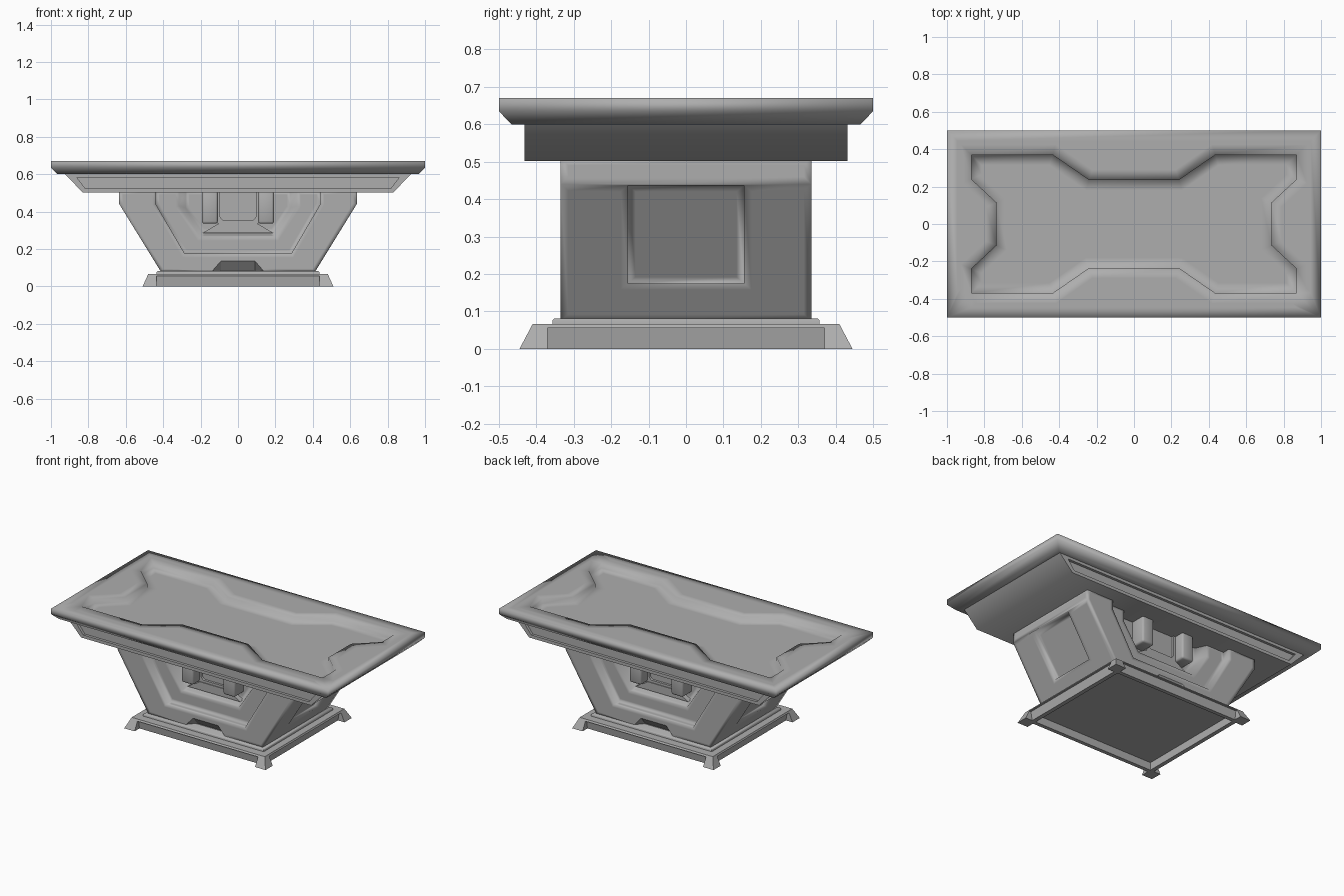
import bpy, bmesh, math

if "Cube" in bpy.data.objects:
    bpy.data.objects.remove(bpy.data.objects["Cube"])

grey = bpy.data.materials.new("dark_stone")
grey.diffuse_color = (.42, .42, .42, 1)
grey.use_nodes = True
grey.node_tree.nodes["Principled BSDF"].inputs["Base Color"].default_value = grey.diffuse_color


def loft(name, rings):
    """Solid skinned through matching rings of 3D points, capped at both ends."""
    bm = bmesh.new()
    vs = [[bm.verts.new(p) for p in r] for r in rings]
    n = len(rings[0])
    for a, b in zip(vs, vs[1:]):
        for i in range(n):
            j = (i + 1) % n
            bm.faces.new((a[i], a[j], b[j], b[i]))
    bm.faces.new(vs[0])
    bm.faces.new(vs[-1])
    bmesh.ops.recalc_face_normals(bm, faces=bm.faces[:])
    me = bpy.data.meshes.new(name)
    bm.to_mesh(me)
    bm.free()
    me.materials.append(grey)
    ob = bpy.data.objects.new(name, me)
    bpy.context.collection.objects.link(ob)
    return ob


def rect(x, y, z, cx=0, cy=0):
    return [(cx - x, cy - y, z), (cx + x, cy - y, z), (cx + x, cy + y, z), (cx - x, cy + y, z)]


def sym(half, y):
    """Half outline (x, z) mirrored in x, placed at depth y."""
    pts = half + [(-x, z) for x, z in reversed(half)]
    return [(x, y, z) for x, z in pts]


def activate(ob):
    bpy.ops.object.select_all(action='DESELECT')
    ob.select_set(True)
    bpy.context.view_layer.objects.active = ob


def cut(ob, cutter):
    cutter.hide_render = True
    activate(ob)
    m = ob.modifiers.new("cut", 'BOOLEAN')
    m.operation = 'DIFFERENCE'
    m.solver = 'EXACT'
    m.object = cutter
    bpy.ops.object.modifier_apply(modifier=m.name)
    bpy.data.objects.remove(cutter)


def soften(ob, width, min_area):
    """Full smooth shading, kept near the edges by a support loop in each big face."""
    bm = bmesh.new()
    bm.from_mesh(ob.data)
    bmesh.ops.remove_doubles(bm, verts=bm.verts[:], dist=.0005)
    big = [f for f in bm.faces if f.calc_area() > min_area]
    bmesh.ops.inset_individual(bm, faces=big, thickness=width, use_even_offset=True)
    for f in bm.faces:
        f.smooth = True
    bm.to_mesh(ob.data)
    bm.free()


# Table top with chamfered underside and a notched recess
top = loft("table_top", [rect(.965, .467, .6), rect(1, .5, .635), rect(1, .5, .67)])
q = [(.735, .115), (.87, .24), (.87, .37), (.435, .37), (.24, .235)]
outline = q + [(-x, y) for x, y in reversed(q)]
outline += [(-x, -y) for x, y in outline]
cut(top, loft("recess_cutter", [[(x, y, z) for x, y in outline] for z in (.638, .7)]))
soften(top, .055, .15)

# Apron with flared ends and long side panels
prof = [(.83, .502), (.93, .605)]
apron = loft("apron", [sym(prof, -.432), sym(prof, .432)])
panel = [(.815, .522), (.862, .582)]
for s in (-1, 1):
    cut(apron, loft("panel_cutter", [sym(panel, s * .415), sym(panel, s * .45)]))

# Pedestal body
body = [(.41, .075), (.635, .44), (.635, .51)]
pedestal = loft("pedestal", [sym(body, -.335), sym(body, .335)])


def bowl(bottom, top_w, z_low, z_shoulder, y):
    return sym([(bottom, z_low), (top_w, z_shoulder), (top_w, .53)], y)


for s in (-1, 1):
    # stepped recess on the front and back
    cut(pedestal, loft("step_cutter", [bowl(.285, .44, .175, .44, s * y) for y in (.36, .285)]))
    cut(pedestal, loft("pocket_cutter", [bowl(.205, .315, .265, .43, s * .29),
                                         bowl(.205, .315, .265, .43, s * .285),
                                         bowl(.19, .28, .29, .42, s * .215)]))
    # sunken panel on the sloped ends
    ends = [[(s * (.635 - (.44 - z) * .616 + d), y, z)
             for y, z in ((-.155, .175), (.155, .175), (.155, .437), (-.155, .437))]
            for d in (-.03, .04)]
    cut(pedestal, loft("end_cutter", ends))
soften(pedestal, .02, .02)
# Undercut notch at the foot
for s in (-1, 1):
    cut(pedestal, loft("notch_cutter", [sym([(.14, .06), (.14, .08), (.09, .137)], s * .336),
                                        sym([(.14, .05), (.14, .06), (.09, .085)], s * .29)]))

# Pillars, sill and plate inside each pocket
parts = []
for s, side in ((-1, "front"), (1, "back")):
    for k in (-1, 1):
        p = loft(side + "_pillar", [rect(.042, .055, z, k * .15, s * .255) for z in (.335, .51)])
        activate(p)
        m = p.modifiers.new("round", 'BEVEL')
        m.width, m.segments = .012, 2
        bpy.ops.object.modifier_apply(modifier=m.name)
        parts.append(p)
    sill = [(.19, .285), (.1, .338)]
    parts.append(loft(side + "_sill", [sym(sill, s * .2), sym(sill, s * .25)]))
    # thin frame around the centre plate
    plate = loft(side + "_plate", [sym([(.11, .335), (.11, .51)], s * y) for y in (.2, .245)])
    hole = [(.08, .353), (.095, .37), (.095, .53)]
    cut(plate, loft("plate_cutter", [sym(hole, s * .23), sym(hole, s * .26)]))
    parts.append(plate)

# Base: sunken core with a hollow underside, cap, corner feet and raised tier
core = loft("base_core", [rect(.462, .395, 0), rect(.472, .403, .056)])
cut(core, loft("hollow_cutter", [rect(.435, .37, -.02), rect(.435, .37, .05)]))
parts += [
    core,
    loft("base_cap", [rect(.485, .416, .055), rect(.48, .41, .066)]),
    loft("base_tier", [rect(.435, .357, .06), rect(.435, .357, .076), rect(.43, .352, .081)]),
]
for i in (-1, 1):
    for j in (-1, 1):
        low = [(.435, .37), (.51, .37), (.51, .445), (.435, .445)]
        high = [(.435, .37), (.48, .37), (.48, .41), (.435, .41)]
        parts.append(loft("corner_foot", [[(i * x, j * y, 0) for x, y in low],
                                          [(i * x, j * y, .066) for x, y in high]]))

# Crisp shading on the remaining parts
for ob in [apron] + parts:
    activate(ob)
    bpy.ops.object.shade_smooth_by_angle(angle=math.radians(50))
